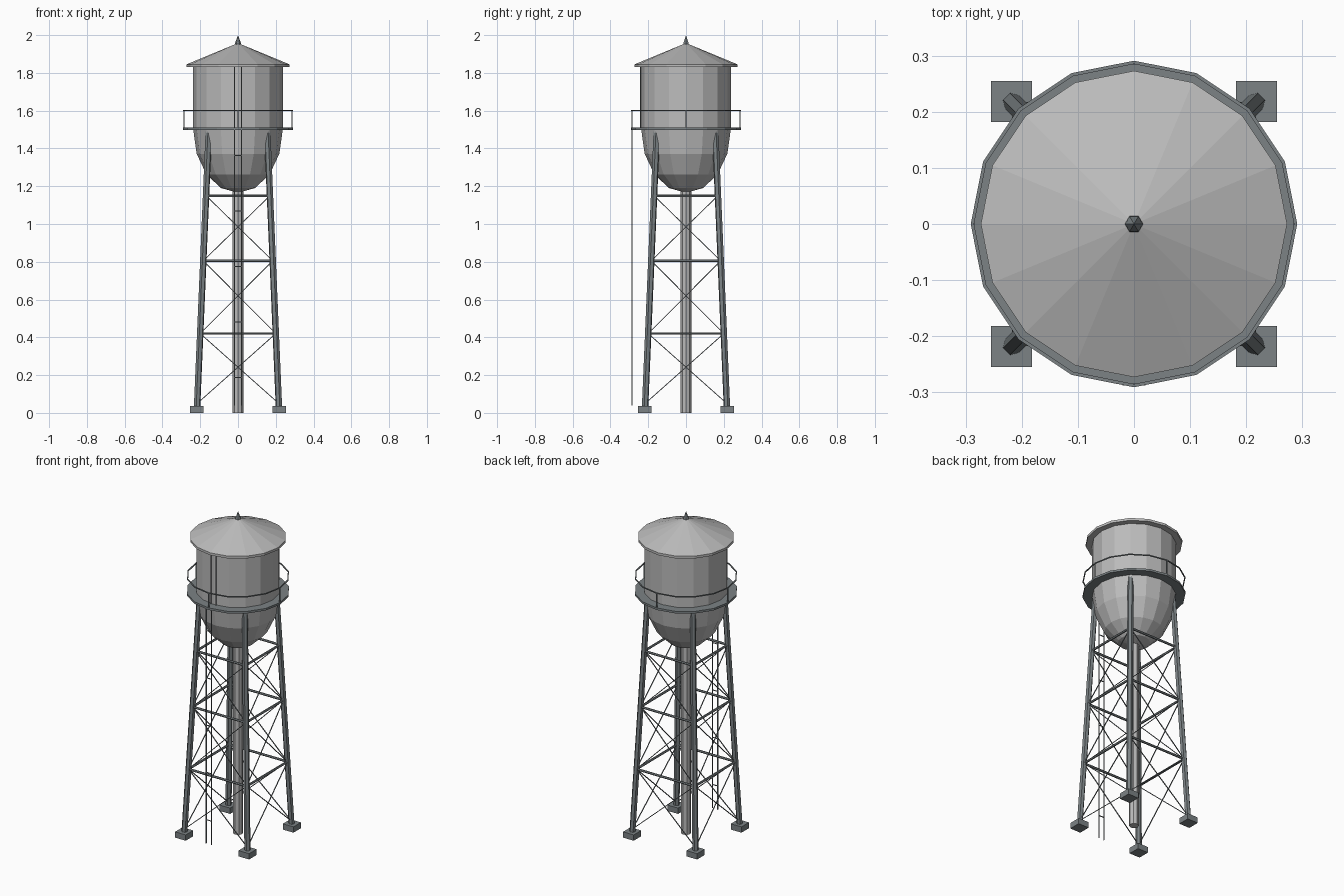
import bpy, bmesh, math
from mathutils import Vector

if "Cube" in bpy.data.objects:
    bpy.data.objects.remove(bpy.data.objects["Cube"])


def material(name, rgb):
    m = bpy.data.materials.new(name)
    m.diffuse_color = (*rgb, 1)
    m.use_nodes = True
    m.node_tree.nodes["Principled BSDF"].inputs["Base Color"].default_value = m.diffuse_color
    return m


TANK = material("light grey tank paint", (0.50, 0.50, 0.50))
STEEL = material("blue grey steel", (0.20, 0.225, 0.235))


def finish(name, bm, mat):
    bmesh.ops.recalc_face_normals(bm, faces=bm.faces)
    me = bpy.data.meshes.new(name)
    bm.to_mesh(me)
    bm.free()
    me.materials.append(mat)
    ob = bpy.data.objects.new(name, me)
    bpy.context.collection.objects.link(ob)
    return ob


def lathe(name, profile, sides, mat, closed=False):
    """Spin (radius, z) points round z; radius 0 becomes a pole."""
    bm = bmesh.new()
    rings = []
    for r, z in profile:
        if r == 0:
            rings.append([bm.verts.new((0, 0, z))] * sides)
        else:
            rings.append([bm.verts.new((r * math.cos(math.tau * i / sides),
                                        r * math.sin(math.tau * i / sides), z))
                          for i in range(sides)])
    pairs = list(zip(rings, rings[1:]))
    if closed:
        pairs.append((rings[-1], rings[0]))
    for a, b in pairs:
        for i in range(sides):
            j = (i + 1) % sides
            quad = list(dict.fromkeys((a[i], a[j], b[j], b[i])))
            bm.faces.new(quad)
    return finish(name, bm, mat)


def bar(bm, a, b, r, sides=6, ref=(0, 0, 1)):
    """Straight bar from a to b with one flat side facing ref."""
    a, b = Vector(a), Vector(b)
    d = (b - a).normalized()
    u = Vector(ref) - d * d.dot(Vector(ref))
    if u.length < 1e-4:
        u = Vector((1, 0, 0))
    u.normalize()
    v = d.cross(u)
    ends = []
    for p in (a, b):
        ends.append([bm.verts.new(p + r * (u * math.cos(t) + v * math.sin(t)))
                     for t in (math.tau * (i + 0.5) / sides for i in range(sides))])
    for i in range(sides):
        j = (i + 1) % sides
        bm.faces.new((ends[0][i], ends[0][j], ends[1][j], ends[1][i]))
    bm.faces.new(ends[0])
    bm.faces.new(ends[1])


# Tank: straight wall with a half-ellipsoid bowl below
R, BOWL_Z, BOWL_H = 0.237, 1.50, 0.335
bowl = [(R * math.cos(math.radians(t)), BOWL_Z - BOWL_H * math.sin(math.radians(t)))
        for t in (0, 22.5, 45, 67.5)]
lathe("tank", [(0, 1.84), (R, 1.84)] + bowl + [(0, BOWL_Z - BOWL_H)], 16, TANK)

# Conical roof with a short eave, and the finial
lathe("roof", [(0, 1.83), (0.273, 1.83), (0.273, 1.845), (0, 1.958)], 16, TANK)
lathe("finial", [(0, 1.94), (0.018, 1.94), (0.015, 1.96), (0, 2.0)], 6, STEEL)

# Central riser pipe
lathe("riser_pipe", [(0, 0), (0.028, 0), (0.028, 1.19), (0, 1.19)], 8, TANK)

# Walkway ring, handrail and four posts
lathe("walkway", [(0.225, 1.497), (0.291, 1.497), (0.291, 1.51), (0.225, 1.51)],
      16, STEEL, closed=True)
lathe("handrail", [(0.285, 1.597), (0.291, 1.597), (0.291, 1.603), (0.285, 1.603)],
      16, STEEL, closed=True)
bm = bmesh.new()
for k in range(4):
    x, y = 0.287 * math.cos(k * math.pi / 2), 0.287 * math.sin(k * math.pi / 2)
    bar(bm, (x, y, 1.505), (x, y, 1.60), 0.004, 4)
finish("handrail_posts", bm, STEEL)

# Legs lean inwards; corners run round the square
CORNERS = [(1, 1), (-1, 1), (-1, -1), (1, -1)]


def leg_point(corner, z):
    h = 0.218 - 0.0425 * z
    return Vector((corner[0] * h, corner[1] * h, z))


for n, c in enumerate(CORNERS):
    bm = bmesh.new()
    bar(bm, leg_point(c, 0.02), leg_point(c, 1.50), 0.0175, 6, (c[0], c[1], 0))
    finish(f"leg_{n + 1}", bm, STEEL)
    # Square footing block
    bm = bmesh.new()
    bmesh.ops.create_cube(bm, size=1)
    bmesh.ops.scale(bm, vec=(0.073, 0.073, 0.036), verts=bm.verts)
    bmesh.ops.translate(bm, vec=(c[0] * 0.218, c[1] * 0.218, 0.018), verts=bm.verts)
    finish(f"footing_{n + 1}", bm, STEEL)

# Horizontal struts and crossed tie rods on all four sides
LEVELS = [0.05, 0.42, 0.805, 1.15]
struts, rods = bmesh.new(), bmesh.new()
for n, c in enumerate(CORNERS):
    d = CORNERS[(n + 1) % 4]
    for z in LEVELS[1:]:
        bar(struts, leg_point(c, z), leg_point(d, z), 0.007)
    for lo, hi in zip(LEVELS, LEVELS[1:]):
        bar(rods, leg_point(c, lo), leg_point(d, hi), 0.0032, 4)
        bar(rods, leg_point(d, lo), leg_point(c, hi), 0.0032, 4)
finish("horizontal_struts", struts, STEEL)
finish("cross_tie_rods", rods, STEEL)

# Ladder: lower run up to the walkway, upper run on the tank wall
bm = bmesh.new()
for x in (-0.018, 0.018):
    bar(bm, (x, -0.286, 0.04), (x, -0.286, 1.505), 0.003, 4)
    bar(bm, (x, -0.241, 1.505), (x, -0.241, 1.835), 0.003, 4)
for i in range(5):
    z = 0.187 + 0.294 * i
    bar(bm, (-0.018, -0.286, z), (0.018, -0.286, z), 0.003, 4)
finish("ladder", bm, STEEL)
